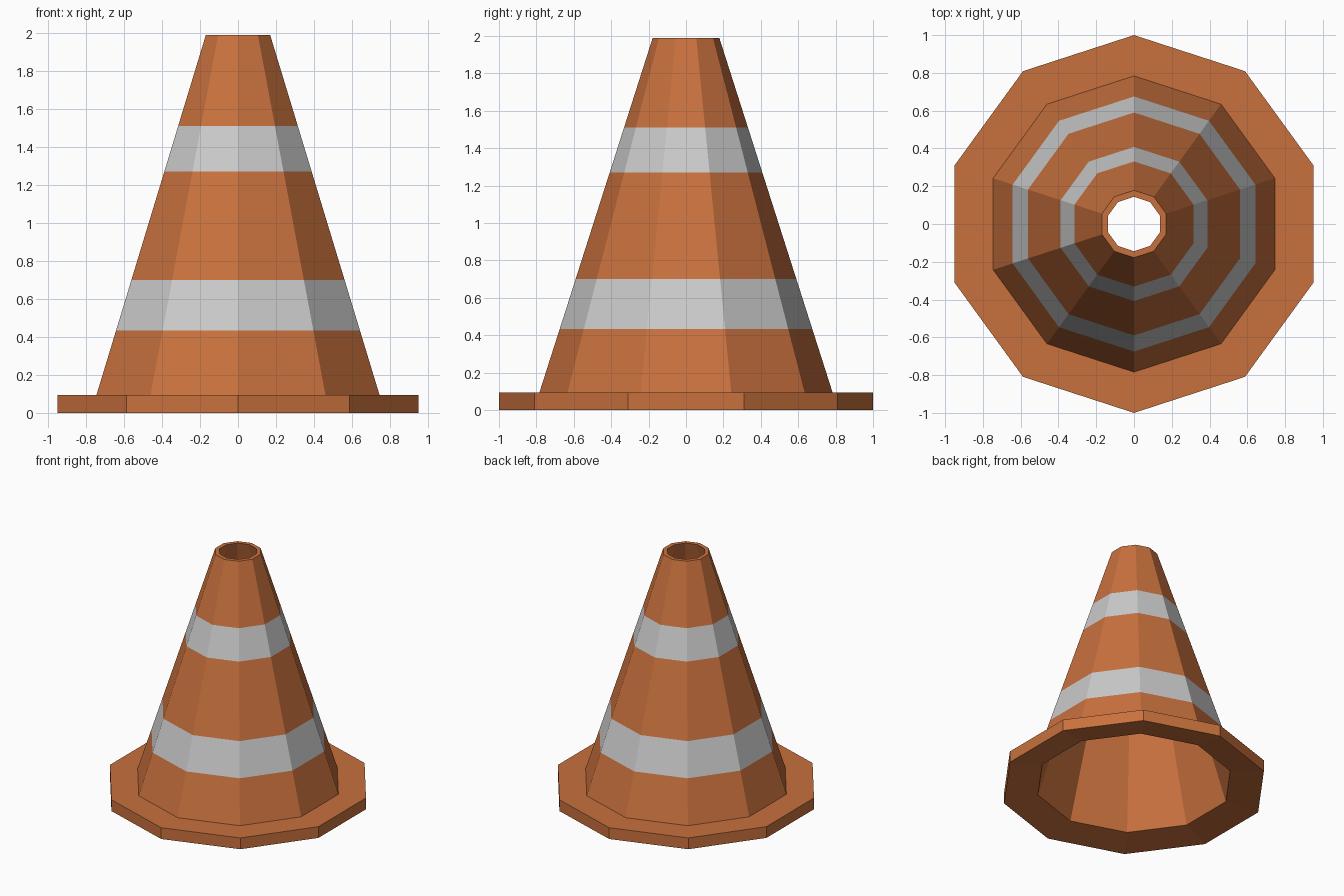
import bpy, bmesh
from math import sin, cos, pi

if "Cube" in bpy.data.objects:
    bpy.data.objects.remove(bpy.data.objects["Cube"])

SIDES = 10


def material(name, rgb):
    m = bpy.data.materials.new(name)
    m.diffuse_color = (*rgb, 1)
    m.use_nodes = True
    m.node_tree.nodes["Principled BSDF"].inputs["Base Color"].default_value = m.diffuse_color
    return m


orange = material("orange", (0.58, 0.165, 0.047))
grey = material("reflective_grey", (0.8, 0.8, 0.8))


def lathe(name, profile, stripes=()):
    """Spin a closed (radius, z) profile; segments listed in stripes are grey."""
    bm = bmesh.new()
    rings = []
    for r, z in profile:
        angles = [pi / 2 + 2 * pi * k / SIDES for k in range(SIDES)]
        rings.append([bm.verts.new((r * cos(a), r * sin(a), z)) for a in angles])
    for i, low in enumerate(rings):
        high = rings[(i + 1) % len(rings)]
        for k in range(SIDES):
            n = (k + 1) % SIDES
            face = bm.faces.new((low[k], low[n], high[n], high[k]))
            face.material_index = int(i in stripes)
    bmesh.ops.recalc_face_normals(bm, faces=bm.faces)
    mesh = bpy.data.meshes.new(name)
    bm.to_mesh(mesh)
    bm.free()
    mesh.materials.append(orange)
    mesh.materials.append(grey)
    obj = bpy.data.objects.new(name, mesh)
    bpy.context.collection.objects.link(obj)
    return obj


# Outer cone slope
BASE_Z, TOP_Z, BASE_R, TOP_R = 0.093, 1.99, 0.784, 0.178


def on_cone(z):
    return BASE_R + (TOP_R - BASE_R) * (z - BASE_Z) / (TOP_Z - BASE_Z), z


# Hollow cone with flat-topped flange, two stripes and an open top
lathe("traffic_cone", [
    (0.74, 0.037), (1.0, 0), (1.0, BASE_Z),             # flange, dished below
    on_cone(BASE_Z), on_cone(0.433), on_cone(0.70),     # lower stripe
    on_cone(1.27), on_cone(1.51), on_cone(TOP_Z),       # upper stripe
    (0.144, TOP_Z),                                     # rim, then inner wall
], stripes=(4, 6))
